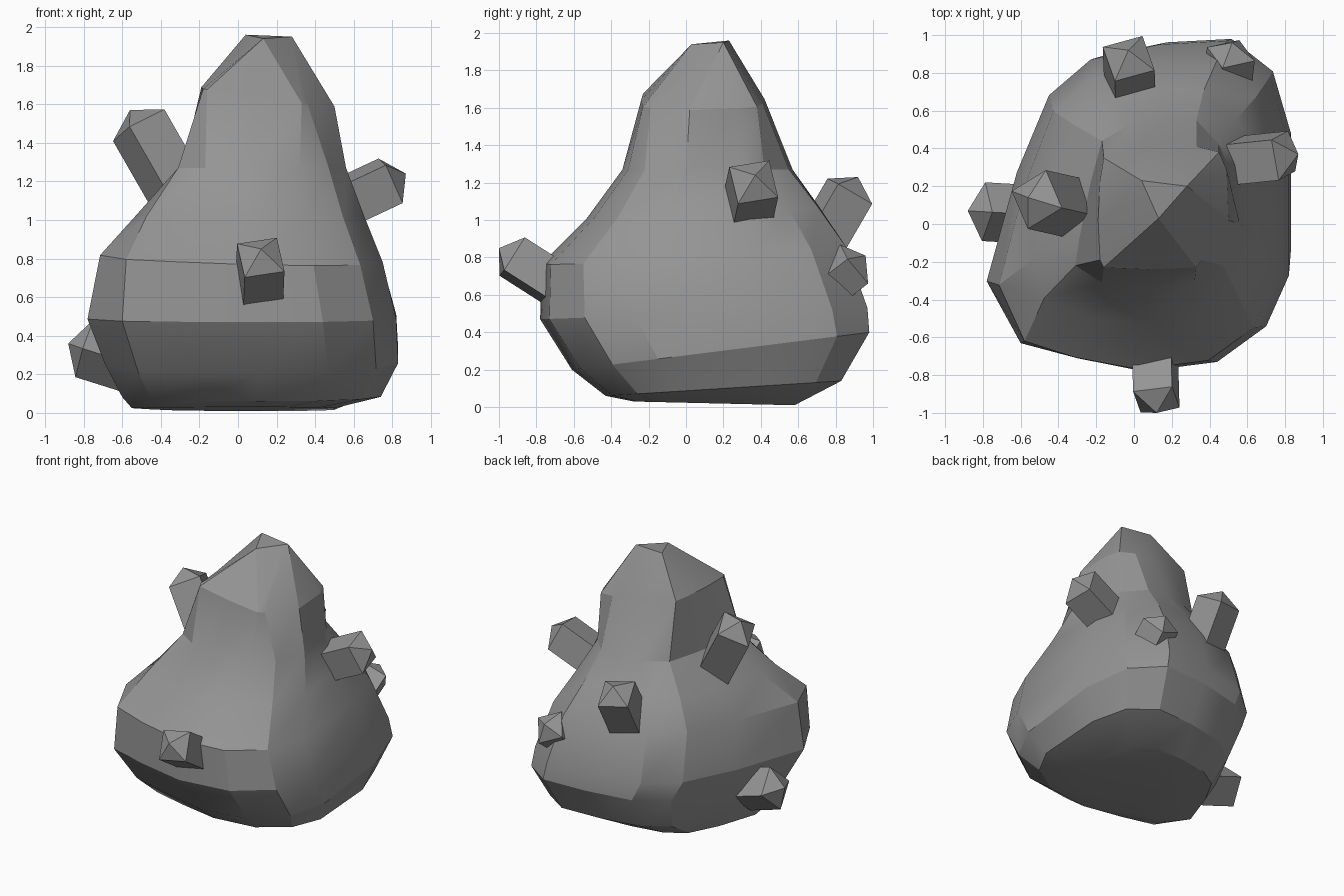
import bpy
import bmesh
import math
from mathutils import Vector

if "Cube" in bpy.data.objects:
    bpy.data.objects.remove(bpy.data.objects["Cube"], do_unlink=True)

# One plain stone colour
stone = bpy.data.materials.new("stone_grey")
stone.use_nodes = True
grey = (0.3, 0.3, 0.3, 1)
stone.diffuse_color = grey
stone.node_tree.nodes["Principled BSDF"].inputs["Base Color"].default_value = grey


def make_object(name, bm, angle):
    """Turn a bmesh into a shaded object with the stone material."""
    bmesh.ops.recalc_face_normals(bm, faces=bm.faces)
    mesh = bpy.data.meshes.new(name)
    bm.to_mesh(mesh)
    bm.free()
    mesh.materials.append(stone)
    obj = bpy.data.objects.new(name, mesh)
    bpy.context.collection.objects.link(obj)
    bpy.ops.object.select_all(action="DESELECT")
    obj.select_set(True)
    bpy.context.view_layer.objects.active = obj
    bpy.ops.object.shade_smooth_by_angle(angle=math.radians(angle))


def normalise(outline):
    """Scale an outline into the unit square."""
    xs, ys = zip(*outline)
    return [((x - min(xs)) / (max(xs) - min(xs)), (y - min(ys)) / (max(ys) - min(ys)))
            for x, y in outline]


# Plan outlines of the broad belly, the waist with its side hollows, and the neck
belly = normalise([
    (-.78, -.28), (-.6, -.61), (-.3, -.69), (.05, -.76), (.44, -.71), (.7, -.52), (.82, -.25),
    (.82, .45), (.72, .81), (.49, 1), (.13, .98), (-.23, .9), (-.45, .71), (-.62, .3)])
waist = normalise([
    (-.29, -.08), (-.31, -.22), (-.17, -.31), (.08, -.34), (.32, -.31), (.47, -.22), (.56, 0),
    (.5, .3), (.45, .42), (.33, .55), (.18, .57), (0, .54), (-.17, .44), (-.23, .22)])
neck = normalise([
    (-.19, .03), (-.18, -.18), (-.16, -.22), (.08, -.23), (.33, -.22), (.36, -.18), (.5, .03),
    (.49, .3), (.45, .39), (.33, .42), (.18, .43), (0, .41), (-.16, .36), (-.18, .24)])

# Rings: outline, belly share, height, sideways tilt, front-to-back tilt, x range, y range
rings = [
    (belly, 1, .02, 0, -.01, -.55, .5, -.28, .58),
    (belly, 1, .1, 0, .04, -.6, .74, -.43, .83),
    (belly, 1, .3, 0, .1, -.69, .83, -.61, .98),
    (belly, 1, .5, 0, .03, -.78, .82, -.78, .97),
    (waist, .85, .82, -.02, .05, -.72, .75, -.77, .86),
    (waist, .48, 1.04, 0, .03, -.54, .65, -.53, .72),
    (waist, 0, 1.27, 0, 0, -.31, .56, -.34, .57),
    (neck, 0, 1.64, -.05, .01, -.19, .5, -.24, .42),
]

# Boulder: loft through the rings
bm = bmesh.new()
loops = []
for outline, share, z, lean, tilt, x0, x1, y0, y1 in rings:
    loop = []
    for wide, slim in zip(belly, outline):
        u, v = (share * a + (1 - share) * b for a, b in zip(wide, slim))
        height = z + lean * (2 * u - 1) + tilt * (2 * v - 1)
        loop.append(bm.verts.new((x0 + u * (x1 - x0), y0 + v * (y1 - y0), height)))
    loops.append(loop)
for low, high in zip(loops, loops[1:]):
    for i in range(len(low)):
        j = (i + 1) % len(low)
        bm.faces.new((low[i], low[j], high[j], high[i]))
bm.faces.new(loops[0][::-1])

# Three-cornered peak: each neck corner runs to one of its tips
front, right, left = (bm.verts.new(p) for p in
                      ((.13, .03, 1.94), (.28, .2, 1.95), (.04, .23, 1.96)))
targets = [left] + [front] * 4 + [right] * 5 + [left] * 4
top = loops[-1]
for i in range(len(top)):
    j = (i + 1) % len(top)
    corners = [top[i], top[j], targets[j]]
    if targets[i] != targets[j]:
        corners.append(targets[i])
    bm.faces.new(corners)
bm.faces.new((front, right, left))
make_object("boulder", bm, 25)


def crystal(name, base, tip, width, roll):
    """Square prism with a low pyramid point, running from base to tip."""
    base, tip = Vector(base), Vector(tip)
    axis = tip - base
    turn = axis.to_track_quat("Z", "Y")
    shoulder = axis.length - width * .4
    bm = bmesh.new()
    rows = []
    for h in (0, shoulder):
        row = []
        for k in range(4):
            a = math.radians(roll + 45 + 90 * k)
            corner = Vector((math.cos(a), math.sin(a), 0)) * width * math.sqrt(.5)
            corner.z = h
            row.append(bm.verts.new(base + turn @ corner))
        rows.append(row)
    point = bm.verts.new(tip)
    low, high = rows
    for i in range(4):
        j = (i + 1) % 4
        bm.faces.new((low[i], low[j], high[j], high[i]))
        bm.faces.new((high[i], high[j], point))
    bm.faces.new(low[::-1])
    make_object(name, bm, 20)


# Crystals sprouting around the boulder
crystal("front_crystal", (.11, -.64, .62), (.12, -1, .85), .21, 10)
crystal("upper_right_crystal", (-.25, .07, 1.03), (-.56, .14, 1.57), .23, 40)
crystal("upper_left_crystal", (.38, .32, 1.01), (.87, .37, 1.24), .22, 10)
crystal("upper_back_crystal", (-.02, .67, .8), (-.03, .92, 1.23), .22, 15)
crystal("lower_back_crystal", (.48, .62, .55), (.52, .96, .81), .19, 30)
crystal("lower_right_crystal", (-.53, .05, .25), (-.88, .07, .36), .22, 45)
